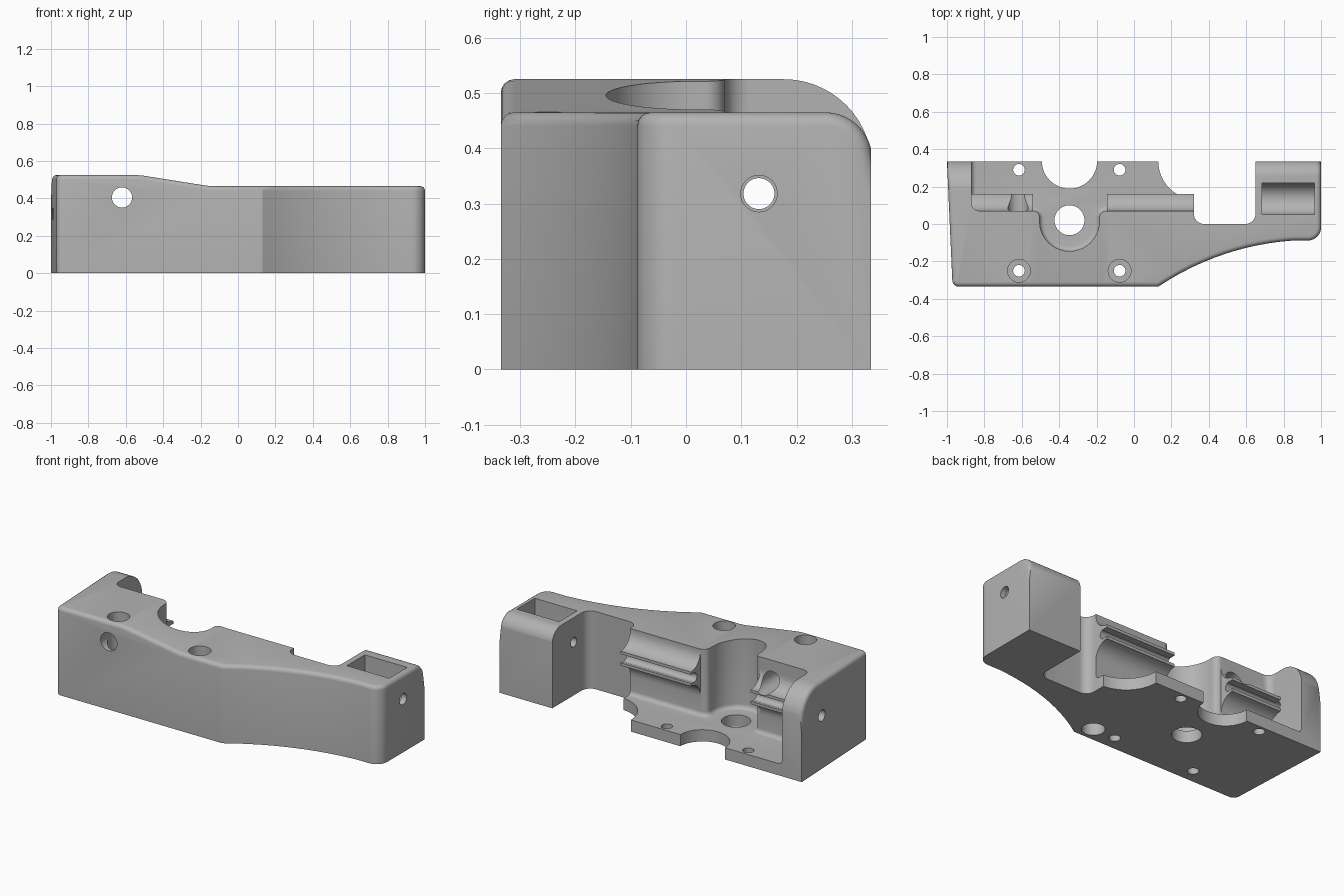
import bpy, bmesh, math
from mathutils import Vector

if "Cube" in bpy.data.objects:
    bpy.data.objects.remove(bpy.data.objects["Cube"], do_unlink=True)

grey = bpy.data.materials.new("plain_grey")
grey.use_nodes = True
grey.diffuse_color = (0.45, 0.45, 0.45, 1)
grey.node_tree.nodes["Principled BSDF"].inputs["Base Color"].default_value = (0.45, 0.45, 0.45, 1)


def rounded(corners, steps=10):
    """Polygon with each (x, y, radius) corner replaced by an arc."""
    out = []
    for i, (x, y, r) in enumerate(corners):
        p = Vector((x, y))
        if r == 0:
            out.append(p)
            continue
        a = (Vector(corners[i - 1][:2]) - p).normalized()
        b = (Vector(corners[(i + 1) % len(corners)][:2]) - p).normalized()
        half = a.angle(b) / 2
        centre = p + (a + b).normalized() * (r / math.sin(half))
        start = p + a * (r / math.tan(half)) - centre
        end = p + b * (r / math.tan(half)) - centre
        sweep = start.angle_signed(end)
        for k in range(steps + 1):
            t = -sweep * k / steps
            c, s = math.cos(t), math.sin(t)
            out.append(centre + Vector((start.x * c - start.y * s, start.x * s + start.y * c)))
    return out


def arc(cx, cy, r, a0, a1, steps=12):
    angles = [math.radians(a0 + (a1 - a0) * k / steps) for k in range(steps + 1)]
    return [(cx + r * math.cos(a), cy + r * math.sin(a)) for a in angles]


def prism(name, points, axis, lo, hi):
    """Extrude a 2D outline along an axis; outline is the other two axes in order."""
    def place(p, d):
        return {"x": (d, p[0], p[1]), "y": (p[0], d, p[1]), "z": (p[0], p[1], d)}[axis]
    bm = bmesh.new()
    face = bm.faces.new([bm.verts.new(place(p, lo)) for p in points])
    ext = bmesh.ops.extrude_face_region(bm, geom=[face])
    move = Vector(place((0, 0), hi - lo))
    bmesh.ops.translate(bm, vec=move, verts=[v for v in ext["geom"] if isinstance(v, bmesh.types.BMVert)])
    bmesh.ops.recalc_face_normals(bm, faces=bm.faces)
    mesh = bpy.data.meshes.new(name)
    bm.to_mesh(mesh)
    bm.free()
    mesh.materials.append(grey)
    obj = bpy.data.objects.new(name, mesh)
    bpy.context.collection.objects.link(obj)
    return obj


def rod(axis, u, v, r, lo, hi):
    return prism("rod", arc(u, v, r, 0, 352.5, 47), axis, lo, hi)


def combine(target, tool, operation="DIFFERENCE"):
    mod = target.modifiers.new("combine", "BOOLEAN")
    mod.operation, mod.solver, mod.object = operation, "EXACT", tool
    bpy.context.view_layer.objects.active = target
    bpy.ops.object.modifier_apply(modifier=mod.name)
    bpy.data.objects.remove(tool, do_unlink=True)


def bevel(obj, rule, width, segments):
    bm = bmesh.new()
    bm.from_mesh(obj.data)
    bmesh.ops.dissolve_limit(bm, angle_limit=0.005, verts=bm.verts, edges=bm.edges)
    edges = [e for e in bm.edges if len(e.link_faces) == 2
             and e.calc_face_angle(0) > 0.8 and rule((e.verts[0].co + e.verts[1].co) / 2, e)]
    bmesh.ops.bevel(bm, geom=edges, offset=width, segments=segments, profile=0.5,
                    affect="EDGES", clamp_overlap=True)
    bm.to_mesh(obj.data)
    bm.free()


# Blank: outer outline with the swept front edge
sweep = [(x, -0.085 - (1.47 - math.sqrt(1.47 ** 2 - (0.95 - x) ** 2)))
         for x in [0.13 + 0.06 * k for k in range(13)]]
outline = rounded([(-1, 0.335, 0), (-0.97, -0.335, 0.035), (0.12, -0.335, 0)] +
                  [(x, y, 0) for x, y in sweep] + [(1, -0.088, 0.07), (1, 0.335, 0)])
body = prism("bracket_body", outline, "z", 0, 0.7)

# Stepped top, then rounded rear top corners
combine(body, prism("top_cut", [(-2, 0.525), (-0.55, 0.525), (-0.51, 0.522), (-0.17, 0.468),
                                (-0.13, 0.465), (2, 0.465), (2, 1), (-2, 1)], "y", -1, 1))
for r, top, lo, hi in ((0.16, 0.525, -1.1, 0), (0.085, 0.465, 0, 1.1)):
    corner = arc(0.337 - r, top - r, r, 90, 0, 14)
    combine(body, prism("rear_round", [(0.337 - r, 1)] + corner + [(1, top - r), (1, 1)], "x", lo, hi))

# Softened outer top edges
bevel(body, lambda c, e: c.z > 0.38 and (c.x < -0.96 or c.x > 0.97 or c.y < -0.05)
      and abs(e.verts[0].co.z - e.verts[1].co.z) < 0.15, 0.024, 4)

# Rear pocket with a round niche and a filleted floor
pocket = prism("pocket", rounded([
    (-0.87, 0.6, 0), (-0.87, 0.07, 0.045), (-0.505, 0.07, 0.035), (-0.505, -0.145, 0.159),
    (-0.185, -0.145, 0.159), (-0.185, 0.07, 0.035), (0.45, 0.07, 0), (0.45, 0.6, 0)]), "z", 0.07, 1)
bevel(pocket, lambda c, e: c.z < 0.08, 0.035, 5)
combine(body, pocket)

# Slotted rails on the pocket wall
rail = ([(0.05, 0.453)] + arc(0.16, 0.453, 0.09, 180, 270) +
        [(0.16, 0.346), (0.12, 0.346), (0.12, 0.294), (0.16, 0.294)] +
        arc(0.16, 0.187, 0.09, 90, 180) + [(0.05, 0.187)])
for lo, hi in ((-0.9, -0.54), (-0.145, 0.36)):
    combine(body, prism("rail", rail, "x", lo, hi), "UNION")

# Open bay beside the end block, floor scallops
bay = rounded([(0.32, 0.6, 0), (0.32, 0, 0.055), (0.65, 0, 0.055), (0.65, 0.6, 0)])
combine(body, prism("bay", bay, "z", -0.1, 1))
combine(body, rod("z", 0.335, 0.335, 0.205, -0.1, 0.12))
combine(body, rod("z", -0.345, 0.337, 0.148, -0.1, 0.15))

# Long cross bore with wider mouths
combine(body, rod("x", 0.132, 0.318, 0.028, -1.2, 1.2))
for lo, hi in ((0.9, 1.2), (-1.2, -0.95)):
    combine(body, rod("x", 0.132, 0.318, 0.033, lo, hi))

# Front hole, floor hole, screw holes with counterbores, blind hole underneath
combine(body, rod("y", -0.62, 0.405, 0.054, -0.6, 0.25))
combine(body, rod("z", -0.345, 0.02, 0.08, -0.1, 0.2))
for x in (-0.615, -0.077):
    for y in (-0.25, 0.29):
        combine(body, rod("z", x, y, 0.031, -0.1, 0.7))
    combine(body, rod("z", x, -0.25, 0.061, 0.25, 0.7))
combine(body, rod("z", 0.07, -0.25, 0.062, -0.1, 0.2))

# Trough with a round bottom in the end block
trough = [(0.05, 0.7)] + arc(0.135, 0.32, 0.085, 180, 360, 16) + [(0.22, 0.7)]
combine(body, prism("trough", trough, "x", 0.685, 0.965))

bpy.ops.object.select_all(action="DESELECT")
body.select_set(True)
bpy.context.view_layer.objects.active = body
bpy.ops.object.shade_smooth_by_angle(angle=math.radians(30))
